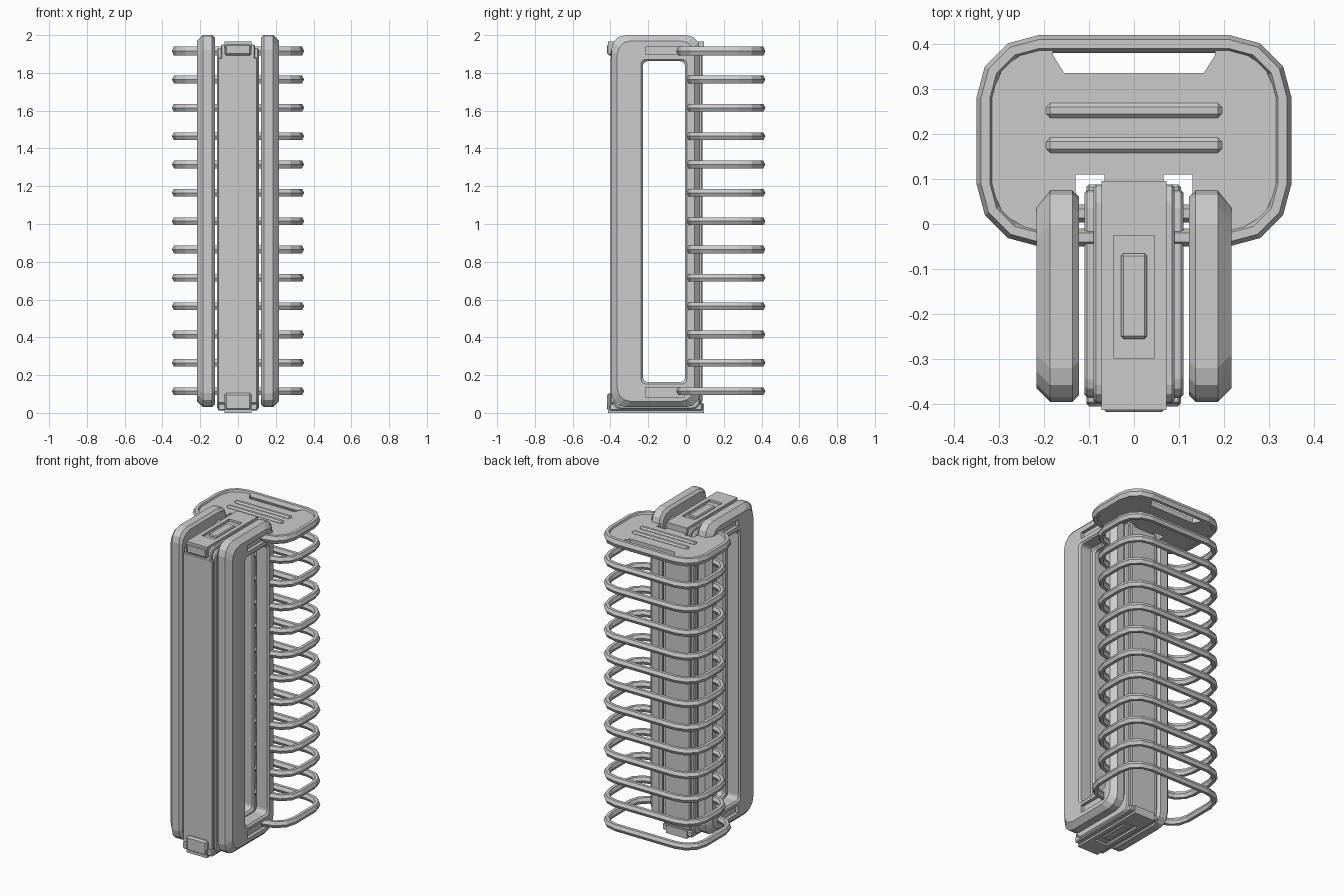
import bpy, bmesh, math

if "Cube" in bpy.data.objects:
    bpy.data.objects.remove(bpy.data.objects["Cube"])


def rrect(u0, u1, v0, v1, r, n=3):
    """Rounded rectangle outline, counter-clockwise."""
    pts = []
    for k, (u, v) in enumerate([(u1 - r, v1 - r), (u0 + r, v1 - r), (u0 + r, v0 + r), (u1 - r, v0 + r)]):
        for i in range(n + 1):
            a = math.pi / 2 * (k + i / n)
            pts.append((u + r * math.cos(a), v + r * math.sin(a)))
    return pts


def finish(name, bm, bevel=0):
    bmesh.ops.recalc_face_normals(bm, faces=bm.faces)
    me = bpy.data.meshes.new(name)
    bm.to_mesh(me)
    bm.free()
    ob = bpy.data.objects.new(name, me)
    bpy.context.collection.objects.link(ob)
    if bevel:
        m = ob.modifiers.new("bevel", 'BEVEL')
        m.width, m.segments, m.limit_method = bevel, 1, 'ANGLE'
        m.angle_limit = math.radians(50)
    return ob


def loop_solid(name, loops, place):
    """Closed tube through outlines: loops = [(outline, height), ...]."""
    bm = bmesh.new()
    rows = [[bm.verts.new(place(u, v, h)) for u, v in pts] for pts, h in loops]
    for j, a in enumerate(rows):
        b = rows[(j + 1) % len(rows)]
        for i in range(len(a)):
            k = (i + 1) % len(a)
            bm.faces.new((a[i], a[k], b[k], b[i]))
    return finish(name, bm)


def box(name, x0, x1, y0, y1, z0, z1, bevel=0.0):
    bm = bmesh.new()
    bmesh.ops.create_cube(bm, size=1)
    for v in bm.verts:
        v.co = ((x0 + x1) / 2 + v.co.x * (x1 - x0), (y0 + y1) / 2 + v.co.y * (y1 - y0),
                (z0 + z1) / 2 + v.co.z * (z1 - z0))
    return finish(name, bm, bevel)


def cut(ob, cutter):
    m = ob.modifiers.new("cut", 'BOOLEAN')
    m.object, m.operation, m.solver = cutter, 'DIFFERENCE', 'EXACT'
    bpy.context.view_layer.objects.active = ob
    bpy.ops.object.modifier_apply(modifier=m.name)
    bpy.data.objects.remove(cutter)


def prism(name, pts, z0, z1):
    bm = bmesh.new()
    f = bm.faces.new([bm.verts.new((x, y, z0)) for x, y in pts])
    top = bmesh.ops.extrude_face_region(bm, geom=[f])["geom"]
    for v in top:
        if isinstance(v, bmesh.types.BMVert):
            v.co.z = z1
    return finish(name, bm)


def window_frame(name, x0, x1, y0, y1, z0, z1, r, c0, c1):
    """Upright frame around the window; c0/c1 are the chamfers at x0 and x1."""
    def outer(d):
        return rrect(y0 + d, y1 - d, z0 + d, z1 - d, r)

    def inner(d):
        return rrect(-0.228 - d, -0.005 + d, 0.163 - d, 1.862 + d, 0.025)
    s = 1 if x1 > x0 else -1
    e = 0.01
    loops = [(outer(c0), x0), (outer(0), x0 + s * c0), (outer(0), x1 - s * c1), (outer(c1), x1),
             (inner(e), x1), (inner(0), x1 - s * e), (inner(0), x0 + s * e), (inner(e), x0)]
    return loop_solid(name, loops, lambda u, v, h: (h, u, v))


# Two side frames with recessed slots above and below the window
for side, s in (("right", 1), ("left", -1)):
    fr = window_frame(side + "_side_frame", s * 0.122, s * 0.216, -0.395, 0.075, 0.03, 2.0, 0.075, 0.015, 0.03)
    for z0, z1 in ((1.897, 1.938), (0.085, 0.135)):
        cut(fr, box("slot_cutter", min(s * 0.195, s * 0.25), max(s * 0.195, s * 0.25), -0.215, -0.01, z0, z1))

# Central core frame with a thin stepped flange
window_frame("core_frame", -0.09, 0.09, -0.398, 0.088, 0.03, 1.95, 0.04, 0.006, 0.006)
window_frame("core_flange", -0.11, 0.11, -0.385, 0.075, 0.02, 1.93, 0.04, 0.006, 0.006)
box("front_panel", -0.106, 0.102, -0.399, -0.37, 0.05, 1.88, 0.004)

# Top and bottom clasp straps with a recess and a button
for name, zb, zs, s in (("top", 1.965, 1.90, 1), ("bottom", 0.0, 0.05, -1)):
    strap = box(name + "_strap", -0.072, 0.072, -0.413, 0.095, min(zb, zs), max(zb, zs))
    cut(strap, box("recess_cutter", -0.045, 0.045, -0.298, -0.025,
                   min(zb - s * 0.02, zb + s * 0.1), max(zb - s * 0.02, zb + s * 0.1)))
    box(name + "_button", -0.029, 0.029, -0.255, -0.065, min(zb - s * 0.004, zs), max(zb - s * 0.004, zs), 0.006)
box("top_front_latch", -0.072, 0.072, -0.417, -0.38, 1.892, 1.955, 0.01)
box("bottom_front_latch", -0.072, 0.072, -0.417, -0.38, 0.012, 0.105, 0.01)
box("bottom_plate", -0.106, 0.104, -0.405, 0.088, 0.012, 0.05, 0.006)


# Bristle-like loops: flattened hexagonal tube on a rounded rectangle
def ring(name, y0, z, w=0.04, h=0.02):
    def at(d):
        return rrect(-0.35 + d, 0.35 - d, y0 + d, 0.42 - d, 0.14 - d)
    loops = [(at(0), z), (at(w * 0.25), z + h), (at(w * 0.75), z + h),
             (at(w), z), (at(w * 0.75), z - h), (at(w * 0.25), z - h)]
    return loop_solid(name, loops, lambda u, v, t: (u, v, t))


for i in range(12):
    ring("loop_%02d" % (i + 1), -0.05 if i == 0 else 0.003, 0.115 + 0.15 * i)
ring("top_plate_rim", -0.05, 1.915, 0.04, 0.024)

# Top plate: rim outline with a slot open to the rim and two notches by the strap
half = [(0.065, -0.02), (0.065, 0.11), (0.13, 0.11), (0.13, -0.02), (0.22, -0.02), (0.29, 0.02),
        (0.32, 0.09), (0.32, 0.28), (0.29, 0.35), (0.22, 0.395), (0.18, 0.395), (0.18, 0.375), (0.155, 0.335)]
prism("top_plate", half + [(-x, y) for x, y in reversed(half)], 1.895, 1.928)
for i, y in enumerate((0.158, 0.235)):
    box("grip_rib_%d" % (i + 1), -0.195, 0.195, y, y + 0.034, 1.92, 1.94, 0.009)
